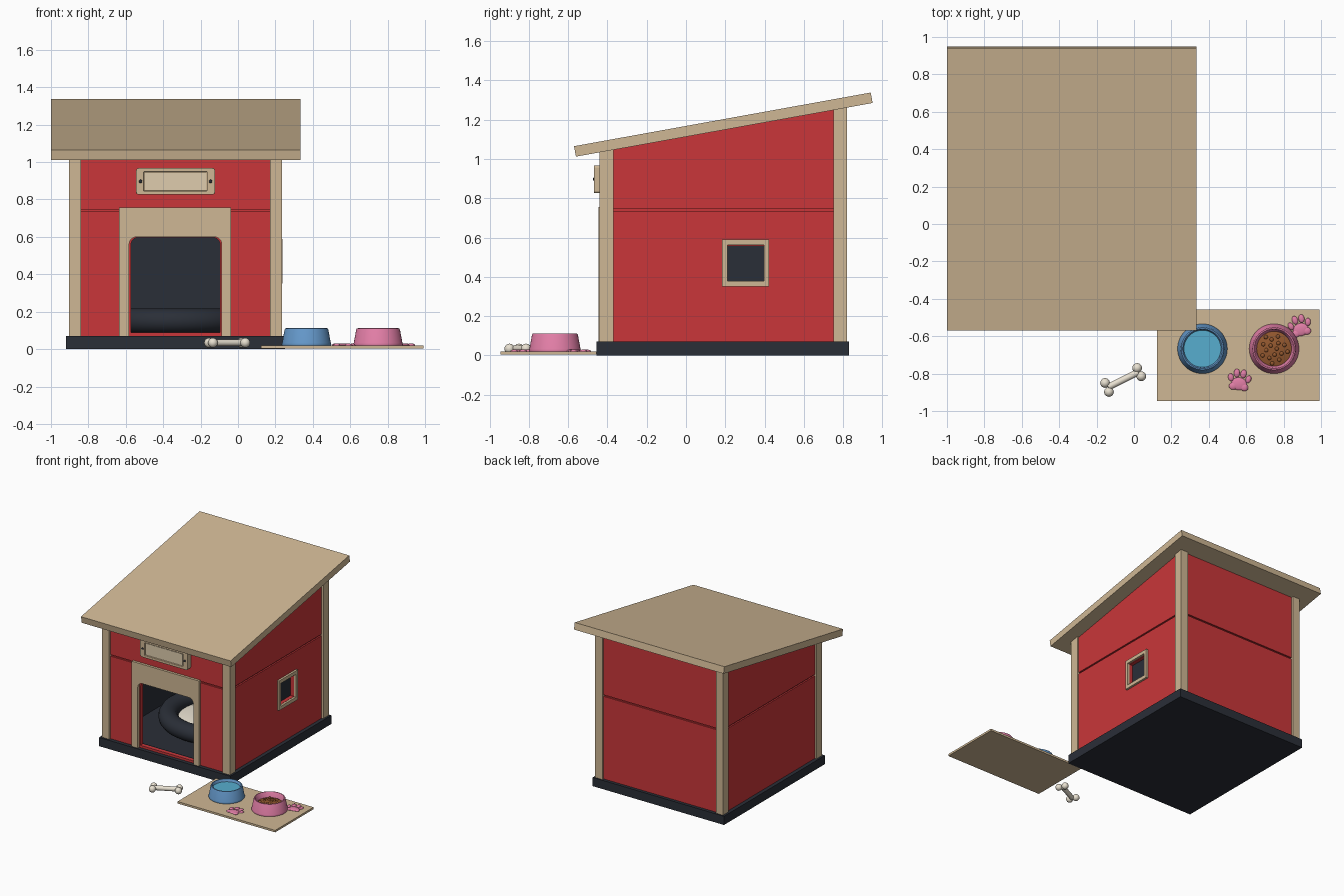
import bpy, bmesh, math, random
from mathutils import Vector, Matrix

if "Cube" in bpy.data.objects:
    bpy.data.objects.remove(bpy.data.objects["Cube"])

def material(name, r, g, b):
    m = bpy.data.materials.new(name)
    m.diffuse_color = [(c / 255) ** 2.2 for c in (r, g, b)] + [1]
    m.use_nodes = True
    m.node_tree.nodes["Principled BSDF"].inputs["Base Color"].default_value = m.diffuse_color
    return m

RED = material("red_paint", 200, 57, 60)
TAN = material("tan_wood", 206, 182, 147)
CREAM = material("pale_wood", 222, 203, 172)
DARK = material("dark_slate", 46, 50, 58)
BLUE = material("blue", 100, 150, 200)
WATER = material("water", 88, 172, 205)
PINK = material("pink", 225, 125, 165)
BROWN = material("kibble_brown", 145, 88, 50)
BONE = material("bone_white", 232, 224, 208)

def finish(name, bm, mat, smooth=None):
    bmesh.ops.recalc_face_normals(bm, faces=bm.faces)
    me = bpy.data.meshes.new(name)
    bm.to_mesh(me)
    bm.free()
    ob = bpy.data.objects.new(name, me)
    bpy.context.collection.objects.link(ob)
    me.materials.append(mat)
    if smooth:
        activate(ob)
        bpy.ops.object.shade_smooth_by_angle(angle=math.radians(smooth))
    return ob

def activate(ob):
    bpy.ops.object.select_all(action='DESELECT')
    ob.select_set(True)
    bpy.context.view_layer.objects.active = ob

def extrude(name, pts, vec, mat, smooth=None):
    bm = bmesh.new()
    f = bm.faces.new([bm.verts.new(p) for p in pts])
    r = bmesh.ops.extrude_face_region(bm, geom=[f], use_keep_orig=True)
    bmesh.ops.translate(bm, vec=vec, verts=[v for v in r['geom'] if isinstance(v, bmesh.types.BMVert)])
    return finish(name, bm, mat, smooth)

def box(name, x0, x1, y0, y1, z0, z1, mat):
    return extrude(name, [(x0, y0, z0), (x1, y0, z0), (x1, y1, z0), (x0, y1, z0)], (0, 0, z1 - z0), mat)

def cut(ob, *cutters):
    activate(ob)
    for c in cutters:
        m = ob.modifiers.new("cut", 'BOOLEAN')
        m.operation, m.solver, m.object = 'DIFFERENCE', 'EXACT', c
        bpy.ops.object.modifier_apply(modifier=m.name)
        bpy.data.objects.remove(c)

def lathe(name, prof, at, mat, seg=48):
    bm = bmesh.new()
    vs = [bm.verts.new((r, 0, z)) for r, z in prof]
    es = [bm.edges.new(p) for p in zip(vs, vs[1:])]
    bmesh.ops.spin(bm, geom=vs + es, cent=(0, 0, 0), axis=(0, 0, 1), angle=2 * math.pi, steps=seg)
    bmesh.ops.remove_doubles(bm, verts=bm.verts, dist=1e-5)
    ob = finish(name, bm, mat, 40)
    ob.location = at
    return ob

def balls(name, items, mat):
    """items: (centre, radii, turn about z)"""
    bm = bmesh.new()
    for c, r, a in items:
        M = Matrix.Translation(c) @ Matrix.Rotation(a, 4, 'Z') @ Matrix.Diagonal((*r, 1))
        bmesh.ops.create_uvsphere(bm, u_segments=20, v_segments=10, radius=1, matrix=M)
    return finish(name, bm, mat, 60)

def rounded(x0, x1, z0, z1, r, y, bottom=False, n=6):
    """Rounded rectangle in the xz plane, from lower left over the top."""
    corner = lambda cx, cz, a: [(cx - r * math.cos(a + t * math.pi / 2 / n), y,
                                 cz + r * math.sin(a + t * math.pi / 2 / n)) for t in range(n + 1)]
    q = math.pi / 2
    top = corner(x0 + r, z1 - r, 0) + corner(x1 - r, z1 - r, q)
    if bottom:
        return top + corner(x1 - r, z0 + r, 2 * q) + corner(x0 + r, z0 + r, 3 * q)
    return [(x0, y, z0)] + top + [(x1, y, z0)]

# Underside of the sloping roof
zb = lambda y: 1.013 + 0.181 * (y + 0.56)

def sloped(name, x0, x1, y0, y1, z0, mat, up=0.0):
    return extrude(name, [(x0, y0, z0), (x0, y1, z0), (x0, y1, zb(y1) + up), (x0, y0, zb(y0) + up)],
                   (x1 - x0, 0, 0), mat)

# Base and roof
box("base", -.92, .25, -.455, .83, 0, .07, DARK)
extrude("roof", [(-1, -.56, 1.012), (-1, .95, 1.285), (-1, .94, 1.338), (-1, -.57, 1.065)],
        (1.333, 0, 0), TAN)

# Corner posts
for sx, x in (("left", -.904), ("right", .171)):
    for sy, y in (("front", -.44), ("back", .75)):
        sloped(f"{sy}_{sx}_post", x, x + .064, y, y + .07, .07, TAN)

# Red walls: hollow, with doorway, window and a plank groove all round
def door_cutter(grow):
    return extrude("door_cut", rounded(-.572 - grow, -.096 + grow, .088, .598 + grow, .04, -.6),
                   (0, .5, 0), RED)

walls = sloped("walls", -.89, .221, -.425, .805, .07, RED)
cut(walls, sloped("hollow", -.86, .191, -.395, .775, .0, RED, .3), door_cutter(0),
    box("window_cut", .1, .4, .212, .396, .38, .558, RED),
    box("groove_f", -1, .5, -.6, -.413, .735, .747, RED),
    box("groove_b", -1, .5, .793, 1, .735, .747, RED),
    box("groove_l", -1, -.878, -.6, 1, .735, .747, RED),
    box("groove_r", .209, .5, -.6, 1, .735, .747, RED))

# Dark inner lining
lining = sloped("inner_lining", -.86, .191, -.395, .775, .07, DARK)
cut(lining, sloped("lining_hollow", -.85, .181, -.385, .765, .082, DARK, .3), door_cutter(.003))

# Door surround
inner = rounded(-.582, -.087, .07, .6, .04, -.445)
outer = [(-.037, -.445, .07), (-.037, -.445, .756), (-.636, -.445, .756), (-.636, -.445, .07)]
extrude("door_frame", inner + outer, (0, .025, 0), TAN)

# Window surround
wf = box("window_frame", .215, .238, .184, .423, .35, .59, TAN)
cut(wf, box("frame_cut", .1, .4, .21, .398, .378, .562, TAN))

# Blank name plate with two screws
plate = extrude("sign_plate", rounded(-.545, -.123, .826, .968, .014, -.468, True), (0, .048, 0), TAN)
cut(plate, box("recess", -.503, -.166, -.6, -.456, .846, .948, TAN))
bv = plate.modifiers.new("soft_edges", 'BEVEL')
bv.width, bv.segments = .004, 2
box("sign_panel", -.498, -.171, -.461, -.45, .851, .943, CREAM)
balls("sign_screws", [((x, -.468, .897), (.009, .005, .009), 0) for x in (-.521, -.147)], DARK)

# Round bed with cushion
bed = (-.335, .21, 0)
lathe("bed_ring", [(.355 + .073 * math.cos(t * math.pi / 8), .15 + .068 * math.sin(t * math.pi / 8))
                   for t in range(17)], bed, DARK, 64)
lathe("bed_cushion", [(0, .165), (.15, .162), (.25, .15), (.31, .125), (.31, .085), (0, .085)], bed, BONE)

# Feeding mat
box("feeding_mat", .123, .993, -.945, -.456, .004, .02, TAN)

# Bowls
bowl = [(0, .02), (.131, .02), (.133, .026), (.13, .034), (.117, .104), (.113, .111), (.106, .112),
        (.102, .107), (.09, .05), (0, .045)]
water_at, food_at = (.366, -.667, 0), (.749, -.667, 0)
lathe("water_bowl", bowl, water_at, BLUE)
lathe("food_bowl", bowl, food_at, PINK)
lathe("water", [(0, .092), (.099, .092), (.09, .055), (0, .055)], water_at, WATER)
lathe("food", [(0, .086), (.05, .082), (.093, .07), (.09, .052), (0, .052)], food_at, BROWN)
random.seed(3)
bits = []
for i in range(16):
    a, r = i * 2.4, .02 * math.sqrt(i + .5)
    bits.append(((food_at[0] + r * math.cos(a), food_at[1] + r * math.sin(a), .087 - r * .15),
                 (.011, .011, .008), random.random()))
balls("kibble", bits, BROWN)

# Paw-shaped mat decorations
def paw(name, x, y, turn):
    parts = [(0, -.015, .042, .034), (-.03, -.03, .022, .02), (.03, -.03, .022, .02),
             (-.047, .015, .015, .021), (-.018, .041, .016, .023),
             (.018, .041, .016, .023), (.047, .015, .015, .021)]
    ob = balls(name, [((px, py, 0), (rx, ry, .009), -px * 6) for px, py, rx, ry in parts], PINK)
    ob.location, ob.rotation_euler = (x, y, .021), (0, 0, turn)

paw("front_paw", .563, -.84, -.12)
paw("side_paw", .888, -.55, .25)

# Bone
z = .034
a, b = Vector((-.138, -.872, z)), Vector((.022, -.793, z))
balls("bone_knobs", [((x, y, z), (.026, .026, .026), 0) for x, y in
                     ((-.155, -.85), (-.134, -.898), (.017, -.77), (.039, -.814))], BONE)
bm = bmesh.new()
bmesh.ops.create_cone(bm, cap_ends=True, segments=20, radius1=.018, radius2=.018, depth=(b - a).length,
                      matrix=Matrix.Translation((a + b) / 2) @ (b - a).to_track_quat('Z', 'Y').to_matrix().to_4x4())
finish("bone_shaft", bm, BONE, 40)
